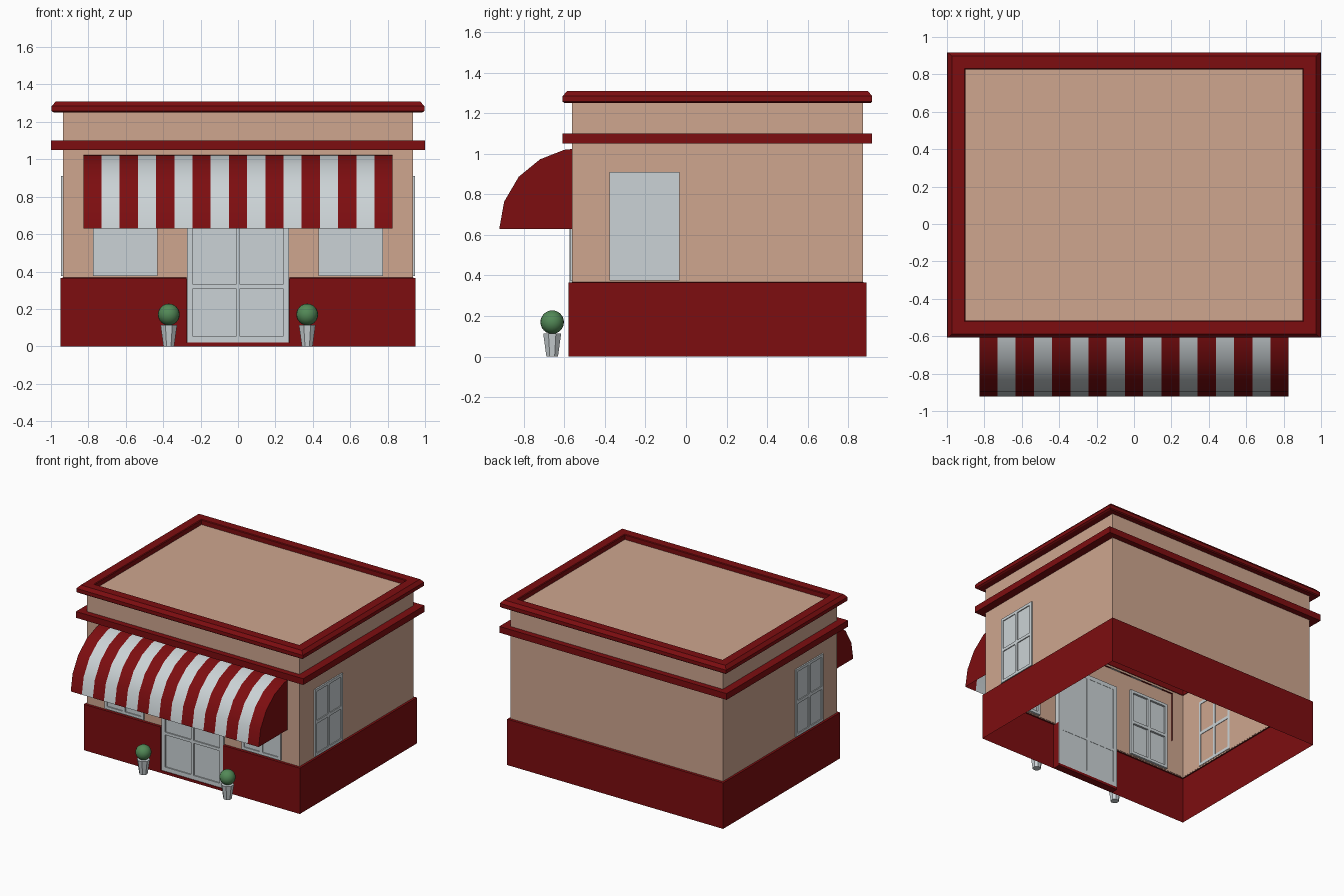
import bpy, bmesh, math
from mathutils import Matrix, Vector

if "Cube" in bpy.data.objects:
    bpy.data.objects.remove(bpy.data.objects["Cube"])

CY = 0.155  # centre of the building in y


def mat(name, c):
    m = bpy.data.materials.new(name)
    m.diffuse_color = (*c, 1)
    m.use_nodes = True
    m.node_tree.nodes["Principled BSDF"].inputs["Base Color"].default_value = m.diffuse_color
    return m


RED = mat("deep_red", (0.205, 0.004, 0.005))
TAN = mat("wall_tan", (0.62, 0.38, 0.275))
WHITE = mat("off_white", (0.60, 0.65, 0.67))
GREEN = mat("leaf_green", (0.085, 0.25, 0.095))


def finish(name, bm, *mats, recalc=True, smooth=False):
    if recalc:
        bmesh.ops.recalc_face_normals(bm, faces=bm.faces)
    me = bpy.data.meshes.new(name)
    for f in bm.faces:
        f.smooth = smooth
    bm.to_mesh(me)
    bm.free()
    for m in mats:
        me.materials.append(m)
    ob = bpy.data.objects.new(name, me)
    bpy.context.collection.objects.link(ob)
    return ob


def ring(name, prof, m, closed=True, cap=False):
    """Sweep a profile of (half_x, half_y, z) round the rectangular plan."""
    bm = bmesh.new()
    loops = [[bm.verts.new((sx * hx, CY + sy * hy, z))
              for sx, sy in ((-1, -1), (1, -1), (1, 1), (-1, 1))]
             for hx, hy, z in prof]
    n = len(loops)
    for i in range(n if closed else n - 1):
        a, b = loops[i], loops[(i + 1) % n]
        for k in range(4):
            j = (k + 1) % 4
            bm.faces.new((a[k], a[j], b[j], b[k]))
    if cap:
        bm.faces.new(loops[-1])
    return finish(name, bm, m)


def add_box(bm, lo, hi, mtx=Matrix()):
    lo, hi = Vector(lo), Vector(hi)
    t = Matrix.Translation((lo + hi) / 2) @ Matrix.Diagonal((*(hi - lo), 1))
    bmesh.ops.create_cube(bm, size=1, matrix=mtx @ t)


# walls with flat roof, open underneath
ring("walls_and_roof", [(0.935, 0.717, 0.36), (0.935, 0.717, 1.27)], TAN, closed=False, cap=True)

# roof cornice with chamfered edges
ring("roof_cornice", [(0.93, 0.712, 1.25), (0.985, 0.755, 1.25), (0.996, 0.763, 1.257),
                      (0.996, 0.763, 1.285), (0.973, 0.742, 1.31), (0.905, 0.677, 1.31),
                      (0.9, 0.672, 1.305), (0.9, 0.672, 1.25)], RED)

# lower trim band
ring("trim_band", [(0.93, 0.712, 1.05), (1.0, 0.763, 1.05), (1.0, 0.763, 1.1),
                   (0.93, 0.712, 1.1)], RED)

# base plinth with a door opening and a narrow ledge on top
bm = bmesh.new()
F, B, X, D = -0.58, 0.89, 0.95, 0.275
plan = [(D, -0.525), (D, F), (X, F), (X, B), (-X, B), (-X, F), (-D, F), (-D, -0.525)]
inner = [(max(-0.934, min(0.934, x)), max(-0.56, min(0.872, y))) for x, y in plan]
low = [bm.verts.new((x, y, 0)) for x, y in plan]
top = [bm.verts.new((x, y, 0.365)) for x, y in plan]
led = [bm.verts.new((x, y, 0.367)) for x, y in inner]
for i in range(7):
    bm.faces.new((low[i], low[i + 1], top[i + 1], top[i]))
    if 0 < i < 6:
        bm.faces.new((top[i], top[i + 1], led[i + 1], led[i]))
finish("base_plinth", bm, RED)

bm = bmesh.new()
add_box(bm, (-D, F, 0), (D, -0.52, 0.02))
finish("door_threshold", bm, RED)


def glazed(name, w, z0, z1, zmid, border, bar, front, back, pane, pane_back, mtx):
    """Frame, cross bars and pane; built facing -y, then placed by mtx."""
    bm = bmesh.new()
    h = w / 2
    for s in (-1, 1):
        a, b = sorted((s * h, s * (h - border)))
        add_box(bm, (a, front, z0), (b, back, z1), mtx)
    i = h - border
    add_box(bm, (-i, front, z0), (i, back, z0 + border), mtx)
    add_box(bm, (-i, front, z1 - border), (i, back, z1), mtx)
    add_box(bm, (-bar, front, z0 + border), (bar, back, z1 - border), mtx)
    for a, b in ((-i, -bar), (bar, i)):
        add_box(bm, (a, front, zmid - bar), (b, back, zmid + bar), mtx)
    add_box(bm, (-i, pane, z0 + border), (i, pane_back, z1 - border), mtx)
    return finish(name, bm, WHITE)


# double door, set into the plinth opening
glazed("front_door", 0.546, 0.02, 0.86, 0.32, 0.033, 0.011, -0.574, -0.52,
       -0.565, -0.522, Matrix())

# front and side windows, mirrored left and right
for s, side in ((-1, "left"), (1, "right")):
    glazed("front_window_" + side, 0.345, 0.375, 0.91, 0.645, 0.022, 0.012,
           -0.573, -0.545, -0.565, -0.561, Matrix.Translation((s * 0.603, 0, 0)))
    place = Matrix.Translation((s * 0.935, -0.205, 0)) @ Matrix.Rotation(s * math.pi / 2, 4, 'Z')
    glazed("side_window_" + side, 0.345, 0.375, 0.91, 0.645, 0.022, 0.012,
           -0.011, 0.004, -0.004, -0.001, place)

# striped awning: curved canopy of 17 stripes, plus red end panels
prof = [(-0.55, 1.025), (-0.6, 1.02), (-0.72, 0.973), (-0.825, 0.887), (-0.897, 0.764), (-0.921, 0.63)]
N, HW = 17, 0.827
bm = bmesh.new()
cols = [[bm.verts.new((-HW + 2 * HW * i / N, y, z)) for y, z in prof] for i in range(N + 1)]
for i in range(N):
    for k in range(len(prof) - 1):
        f = bm.faces.new((cols[i][k], cols[i][k + 1], cols[i + 1][k + 1], cols[i + 1][k]))
        f.material_index = i % 2
finish("awning_canopy", bm, RED, WHITE, recalc=False, smooth=True)
bm = bmesh.new()
for s in (-1, 1):
    vs = [bm.verts.new((s * HW, y, z)) for y, z in prof + [(-0.55, 0.63)]]
    bm.faces.new(vs if s < 0 else vs[::-1])
    bm.normal_update()
    for f in bm.faces:
        if f.normal.x * f.calc_center_median().x < 0:
            f.normal_flip()
finish("awning_end_panels", bm, RED, recalc=False)

# potted round shrubs beside the door
for s, side in ((-1, "left"), (1, "right")):
    bm = bmesh.new()
    bmesh.ops.create_cone(bm, cap_ends=True, segments=8, radius1=0.031, radius2=0.048, depth=0.115,
                          matrix=Matrix.Translation((s * 0.37, -0.66, 0.0575))
                          @ Matrix.Rotation(math.pi / 8, 4, 'Z'))
    finish("plant_pot_" + side, bm, WHITE)
    bm = bmesh.new()
    bmesh.ops.create_uvsphere(bm, u_segments=20, v_segments=12, radius=0.058,
                              matrix=Matrix.Translation((s * 0.37, -0.66, 0.17)))
    finish("shrub_" + side, bm, GREEN, smooth=True)
